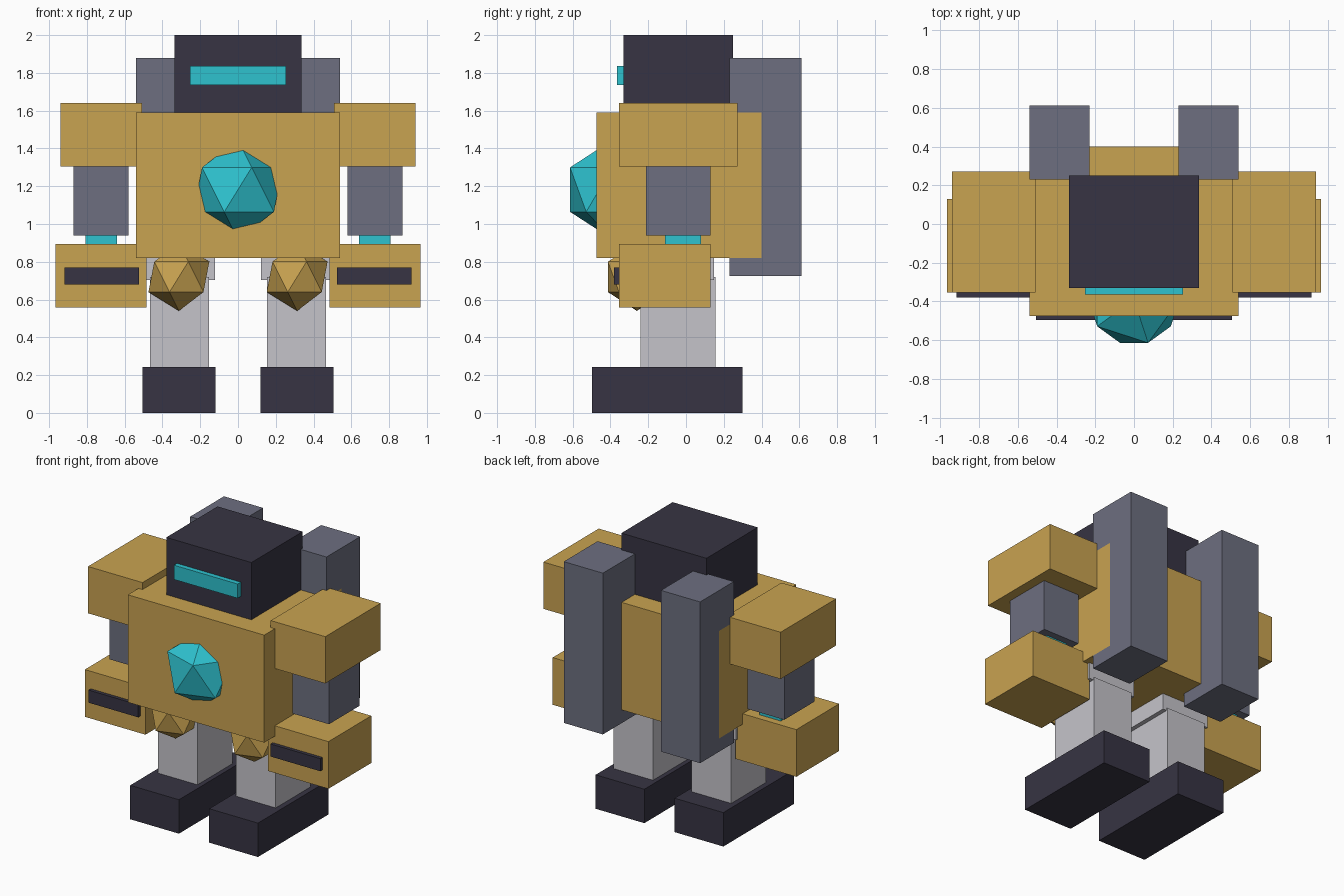
import bpy

if "Cube" in bpy.data.objects:
    bpy.data.objects.remove(bpy.data.objects["Cube"])


def srgb(r, g, b):
    def lin(c):
        c /= 255
        return c / 12.92 if c <= 0.04045 else ((c + 0.055) / 1.055) ** 2.4
    return (lin(r), lin(g), lin(b), 1)


def material(name, *rgb):
    m = bpy.data.materials.new(name)
    m.diffuse_color = srgb(*rgb)
    m.use_nodes = True
    m.node_tree.nodes["Principled BSDF"].inputs["Base Color"].default_value = m.diffuse_color
    return m


GOLD = material("gold", 201, 163, 81)
DARK = material("dark_navy", 55, 52, 67)
CYAN = material("cyan", 46, 194, 207)
SLATE = material("slate_grey", 109, 111, 128)
PALE = material("pale_grey", 197, 196, 202)


def box(name, mat, x, y, z):
    """Box from (min, max) ranges on each axis."""
    bpy.ops.mesh.primitive_cube_add(
        size=1, location=[(a + b) / 2 for a, b in (x, y, z)])
    ob = bpy.context.object
    ob.scale = [b - a for a, b in (x, y, z)]
    bpy.ops.object.transform_apply(location=False, rotation=False, scale=True)
    ob.name = name
    ob.data.materials.append(mat)


def pair(name, mat, x, y, z):
    """Left and right copies of a box given on the +x side."""
    box(name + "_left", mat, x, y, z)
    box(name + "_right", mat, (-x[1], -x[0]), y, z)


def gem(name, mat, radius, loc):
    bpy.ops.mesh.primitive_ico_sphere_add(subdivisions=1, radius=radius, location=loc)
    ob = bpy.context.object
    ob.name = name
    ob.data.materials.append(mat)


# Body and head
box("torso", GOLD, (-0.54, 0.54), (-0.475, 0.40), (0.82, 1.59))
box("head", DARK, (-0.337, 0.337), (-0.33, 0.25), (1.59, 2.0))
box("visor", CYAN, (-0.253, 0.253), (-0.365, -0.32), (1.735, 1.837))
gem("chest_core", CYAN, 0.263, (0, -0.39, 1.182))

# Back thrusters
pair("thruster", SLATE, (0.23, 0.54), (0.23, 0.612), (0.725, 1.88))

# Arms
pair("shoulder", GOLD, (0.508, 0.94), (-0.355, 0.272), (1.305, 1.64))
pair("upper_arm", SLATE, (0.58, 0.87), (-0.213, 0.13), (0.94, 1.32))
pair("elbow", CYAN, (0.64, 0.807), (-0.11, 0.08), (0.88, 0.96))
pair("forearm", GOLD, (0.485, 0.965), (-0.355, 0.13), (0.557, 0.895))
pair("knuckle_bar", DARK, (0.525, 0.918), (-0.38, -0.34), (0.68, 0.77))

# Legs
pair("hip", PALE, (0.122, 0.50), (-0.23, 0.147), (0.703, 0.90))
pair("leg", PALE, (0.153, 0.467), (-0.24, 0.155), (0.22, 0.72))
pair("foot", DARK, (0.12, 0.506), (-0.497, 0.30), (0, 0.243))
for side, x in (("left", 0.313), ("right", -0.313)):
    gem("knee_guard_" + side, GOLD, 0.18, (x, -0.26, 0.72))
